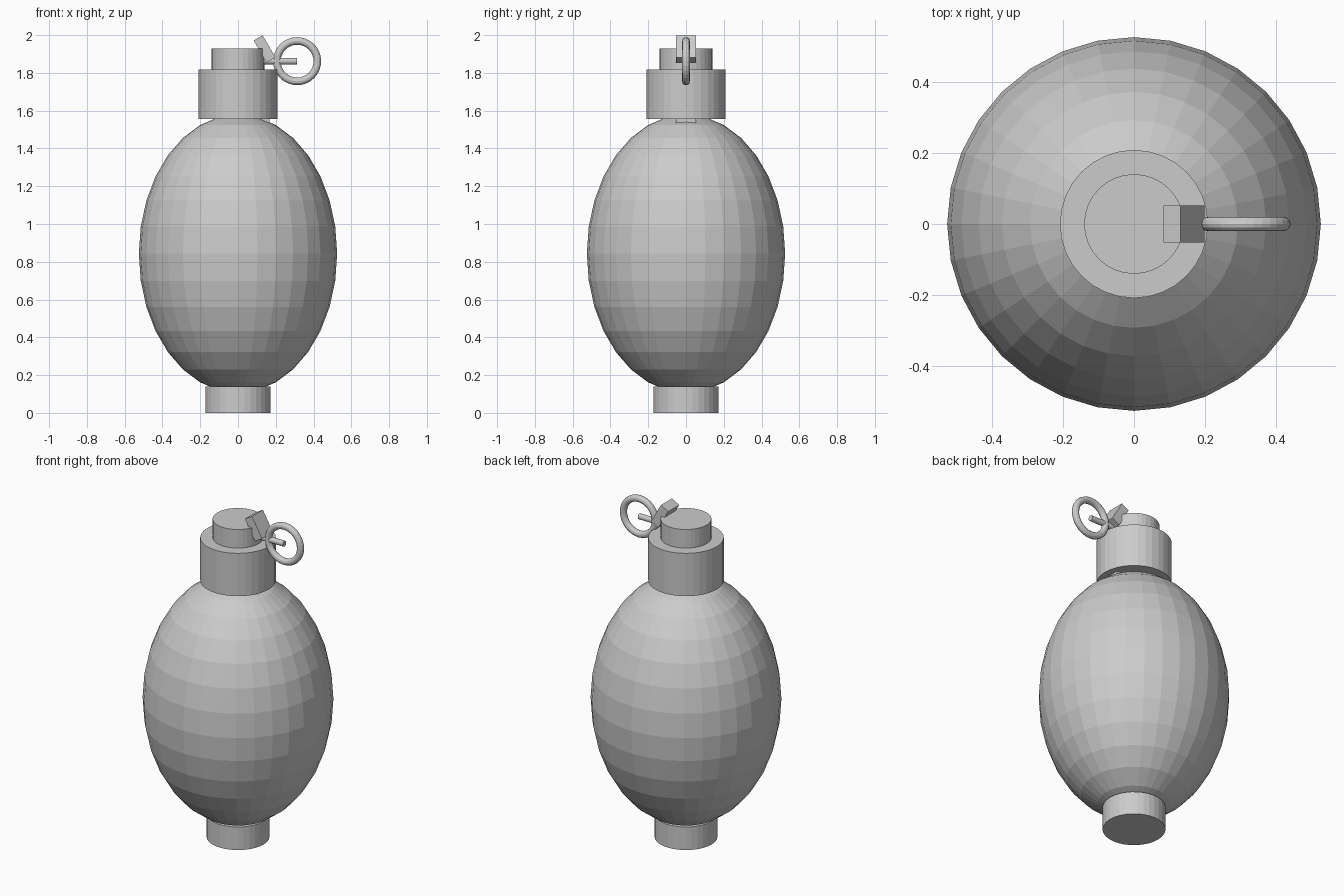
import bpy
from math import radians, pi

if "Cube" in bpy.data.objects:
    bpy.data.objects.remove(bpy.data.objects["Cube"])


def cylinder(name, radius, z0, z1, sides=32):
    bpy.ops.mesh.primitive_cylinder_add(vertices=sides, radius=radius, depth=z1 - z0,
                                        location=(0, 0, (z0 + z1) / 2))
    bpy.context.object.name = name
    return bpy.context.object


def box(name, size, loc, tilt=0):
    bpy.ops.mesh.primitive_cube_add(size=1, location=loc, rotation=(0, tilt, 0))
    ob = bpy.context.object
    ob.name = name
    ob.scale = size
    return ob


# Faceted egg-shaped body
bpy.ops.mesh.primitive_uv_sphere_add(segments=32, ring_count=16, radius=1, location=(0, 0, 0.843))
body = bpy.context.object
body.name = "body"
body.scale = (0.525, 0.525, 0.737)

# Base plug, neck collar and top cap
cylinder("base_plug", 0.173, 0, 0.14)
cylinder("neck_collar", 0.208, 1.557, 1.817)
cylinder("top_cap", 0.14, 1.80, 1.93)

# Lever: tilted upper tab and the strip sunk in the collar
box("lever_tab", (0.055, 0.105, 0.135), (0.1405, 0, 1.927), radians(-30))
box("lever_strip", (0.055, 0.105, 0.27), (0.138, 0, 1.67))

# Pin through the tab
bpy.ops.mesh.primitive_cylinder_add(vertices=16, radius=0.017, depth=0.19,
                                    location=(0.217, 0, 1.862), rotation=(0, pi / 2, 0))
bpy.context.object.name = "pin"

# Pull ring
bpy.ops.mesh.primitive_torus_add(major_radius=0.107, minor_radius=0.02, major_segments=32,
                                 minor_segments=12, location=(0.313, 0, 1.862),
                                 rotation=(pi / 2, 0, 0))
bpy.context.object.name = "pull_ring"
